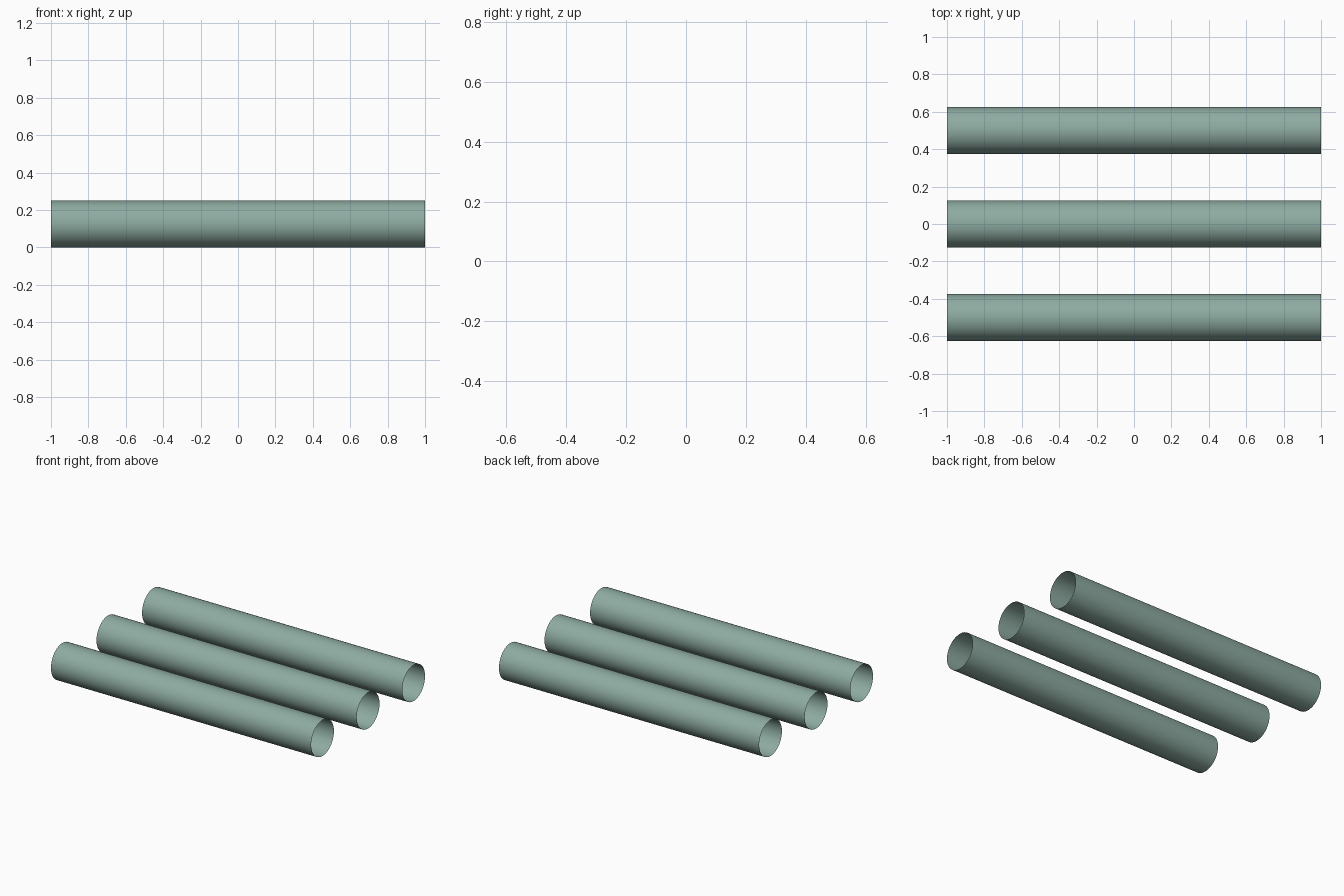
import bpy
from math import pi

if "Cube" in bpy.data.objects:
    bpy.data.objects.remove(bpy.data.objects["Cube"])

RADIUS, LENGTH, SPACING = 0.125, 2.0, 0.5

mat = bpy.data.materials.new("grey_green")
mat.diffuse_color = (0.27, 0.41, 0.36, 1)
mat.use_nodes = True
mat.node_tree.nodes["Principled BSDF"].inputs["Base Color"].default_value = mat.diffuse_color


def open_tube(name, y):
    """Thin-walled tube lying along x, open at both ends."""
    bpy.ops.mesh.primitive_cylinder_add(
        vertices=64, radius=RADIUS, depth=LENGTH, end_fill_type='NOTHING',
        location=(0, y, RADIUS), rotation=(0, pi / 2, 0))
    tube = bpy.context.object
    tube.name = name
    tube.data.materials.append(mat)
    bpy.ops.object.transform_apply(location=False, rotation=True, scale=False)
    bpy.ops.object.shade_smooth_by_angle()


# Three parallel tubes, front to back
for i, name in enumerate(("front_tube", "middle_tube", "back_tube")):
    open_tube(name, (i - 1) * SPACING)
